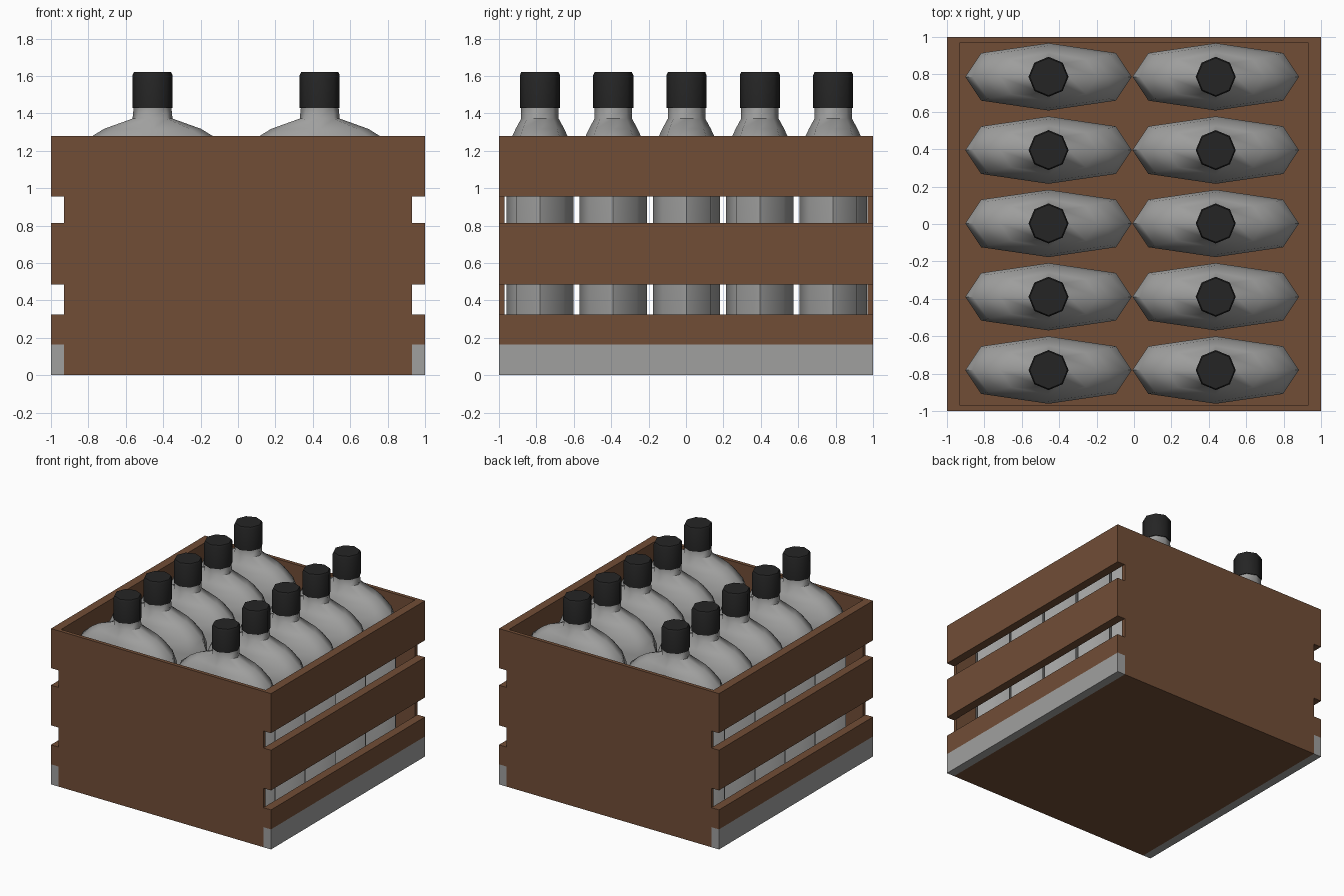
import bpy, bmesh, math

if "Cube" in bpy.data.objects:
    bpy.data.objects.remove(bpy.data.objects["Cube"])


def mat(name, rgb):
    m = bpy.data.materials.new(name)
    m.diffuse_color = (*rgb, 1)
    m.use_nodes = True
    m.node_tree.nodes["Principled BSDF"].inputs["Base Color"].default_value = m.diffuse_color
    return m


BROWN = mat("wood brown", (0.165, 0.075, 0.037))
GREY = mat("grey", (0.35, 0.35, 0.345))
BLACK = mat("cap black", (0.018, 0.018, 0.018))


def finish(name, bm, mats):
    bmesh.ops.recalc_face_normals(bm, faces=bm.faces[:])
    me = bpy.data.meshes.new(name)
    bm.to_mesh(me)
    bm.free()
    for m in mats:
        me.materials.append(m)
    ob = bpy.data.objects.new(name, me)
    bpy.context.collection.objects.link(ob)
    return ob


def box(name, x0, x1, y0, y1, z0, z1, paint_z=None):
    """Board; with paint_z the part below that height is grey."""
    bm = bmesh.new()
    bmesh.ops.create_cube(bm, size=1)
    for v in bm.verts:
        v.co.x = x1 if v.co.x > 0 else x0
        v.co.y = y1 if v.co.y > 0 else y0
        v.co.z = z1 if v.co.z > 0 else z0
    if paint_z:
        geom = bm.verts[:] + bm.edges[:] + bm.faces[:]
        bmesh.ops.bisect_plane(bm, geom=geom, plane_co=(0, 0, paint_z), plane_no=(0, 0, 1))
        for f in bm.faces:
            f.material_index = int(f.calc_center_median().z < paint_z)
    return finish(name, bm, [BROWN, GREY])


# Eight-sided loft: each ring is (half x, half y, z, diagonal x factor)
def loft(name, rings, material):
    bm = bmesh.new()
    loops = []
    for hx, hy, z, k in rings:
        d = 0.7071
        pts = [(1, 0), (k, d), (0, 1), (-k, d), (-1, 0), (-k, -d), (0, -1), (k, -d)]
        loops.append([bm.verts.new((hx * a, hy * b, z)) for a, b in pts])
    for a, b in zip(loops, loops[1:]):
        for i in range(8):
            j = (i + 1) % 8
            bm.faces.new((a[i], a[j], b[j], b[i]))
    bm.faces.new(loops[0])
    bm.faces.new(loops[-1])
    for f in bm.faces:
        f.smooth = len(f.verts) == 4
    ob = finish(name, bm, [material])
    bpy.context.view_layer.objects.active = ob
    ob.select_set(True)
    bpy.ops.object.shade_smooth_by_angle(angle=math.radians(50))
    ob.select_set(False)
    return ob


# Crate: end panels, floor and side slats
W, T = 0.93, 0.03
box("front_panel", -W, W, -1, -1 + T, 0, 1.28)
box("back_panel", -W, W, 1 - T, 1, 0, 1.28)
box("floor", -W, W, -1 + T, 1 - T, 0, 0.06)
for side, x0, x1 in (("left", -1, -W), ("right", W, 1)):
    box(side + "_bottom_slat", x0, x1, -1, 1, 0, 0.325, 0.165)
    box(side + "_middle_slat", x0, x1, -1, 1, 0.485, 0.815)
    box(side + "_top_slat", x0, x1, -1, 1, 0.955, 1.28)

# Bottle and cap, then copies sharing the same meshes
d = 0.7071
bottle = loft("bottle", [
    (0.445, 0.18, 0.06, 0.81), (0.445, 0.18, 1.12, 0.81),
    (0.405, 0.167, 1.21, 0.8), (0.32, 0.147, 1.28, 0.79),
    (0.26, 0.13, 1.317, 0.77), (0.107, 0.1, 1.372, d),
    (0.1, 0.1, 1.44, d)], GREY)
cap = loft("cap", [
    (0.107, 0.107, 1.428, d), (0.107, 0.107, 1.605, d),
    (0.1, 0.1, 1.62, d)], BLACK)

spots = [(x, 0.003 + 0.392 * r) for x in (-0.457, 0.437) for r in range(-2, 3)]
for n, (x, y) in enumerate(spots):
    for src in (bottle, cap):
        ob = src
        if n:
            ob = src.copy()
            ob.name = f"{src.name}_{n + 1}"
            bpy.context.collection.objects.link(ob)
        ob.location = (x, y, 0)
